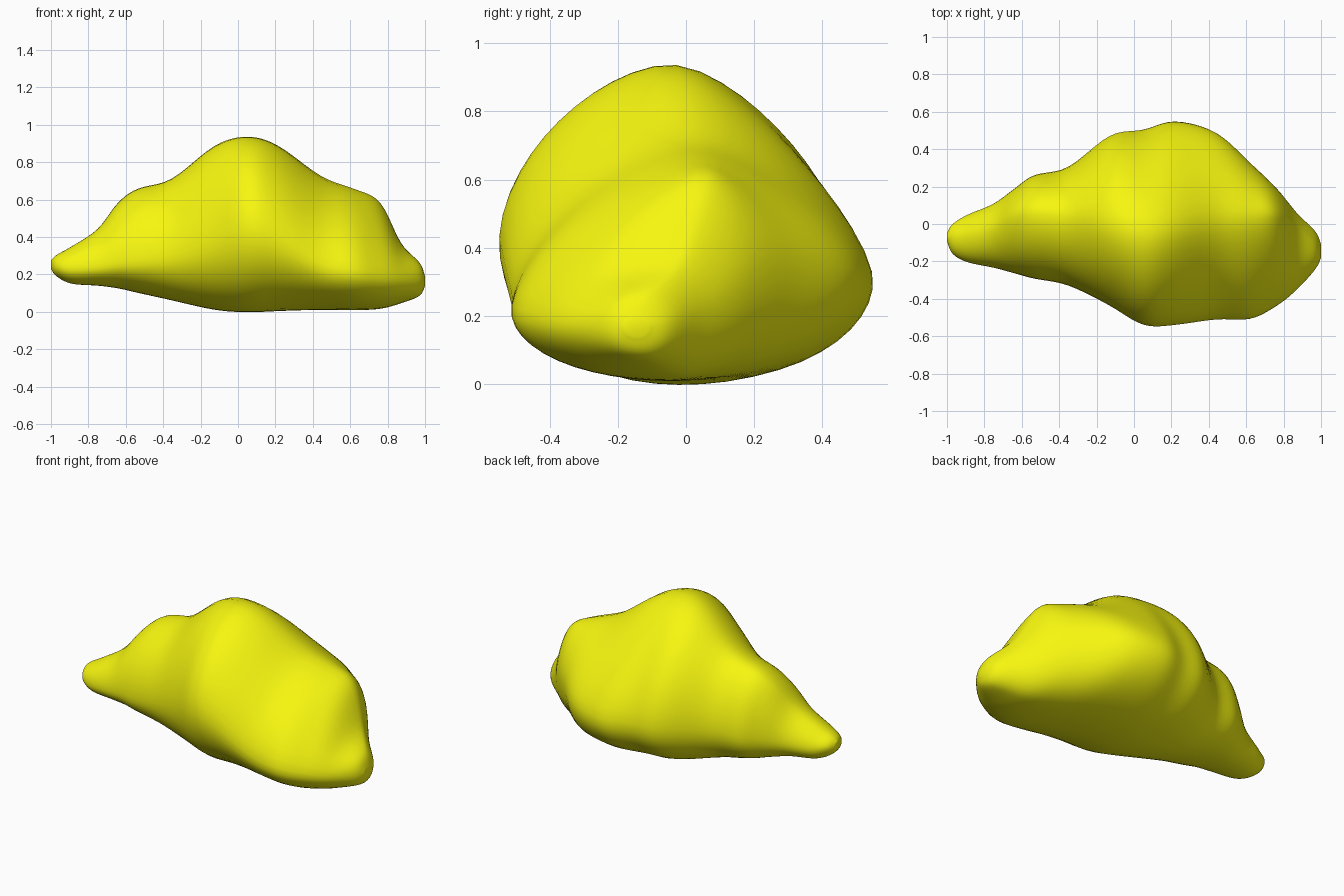
import bpy, bmesh, math

if "Cube" in bpy.data.objects:
    bpy.data.objects.remove(bpy.data.objects["Cube"])

# Cross-section stations along x:
# x, bottom z, top z, crest y, front y, front z, back y, back z, front fullness
STATIONS = [
    (-1.00, .23, .275, -.07, -.09, .25, -.05, .25, 2.0),
    (-0.97, .19, .305, -.07, -.16, .24, .00, .25, 2.0),
    (-0.89, .15, .35, -.06, -.205, .23, .05, .24, 2.0),
    (-0.75, .14, .445, -.03, -.235, .24, .11, .26, 1.9),
    (-0.64, .125, .59, .04, -.265, .26, .19, .29, 1.9),
    (-0.53, .10, .665, .06, -.295, .27, .265, .30, 1.9),
    (-0.35, .06, .715, .04, -.33, .30, .305, .31, 1.9),
    (-0.13, .01, .895, .00, -.44, .38, .48, .32, 1.75),
    (0.05, -.004, .948, -.03, -.545, .44, .51, .32, 1.7),
    (0.22, .003, .90, -.02, -.545, .39, .558, .32, 1.6),
    (0.44, .01, .735, .01, -.515, .25, .495, .34, 1.55),
    (0.62, .008, .665, .03, -.515, .22, .33, .36, 1.45),
    (0.76, .015, .595, .04, -.445, .20, .195, .34, 1.35),
    (0.87, .045, .37, -.02, -.355, .18, .06, .22, 1.65),
    (0.97, .085, .265, -.12, -.24, .17, -.04, .18, 2.0),
    (1.00, .14, .19, -.14, -.18, .165, -.11, .17, 2.0),
]
SIDES, STEPS = 48, 5


def blend(a, b, c, d, t):
    """Smooth curve through b and c."""
    return [q + .5 * t * (r - p + t * (2*p - 5*q + 4*r - s + t * (3*(q - r) + s - p)))
            for p, q, r, s in zip(a, b, c, d)]


def section(st):
    """Rounded outline made of four quarter curves."""
    x, zb, zt, yt, y0, z0, y1, z1, full = st
    yb = .5 * yt + .25 * (y0 + y1)
    # The back is hollowed between the hump and the rear lobe
    back_full = 1.7 - .38 * math.exp(-((x - .25) / .35) ** 2)
    ring = []
    for i in range(SIDES):
        a = 2 * math.pi * i / SIDES
        c, s = math.cos(a), math.sin(a)
        up, back = s >= 0, c >= 0
        p = (back_full if back else full) if up else 2.1
        r = (abs(c) ** p + abs(s) ** p) ** (-1 / p)
        u, v = abs(c) * r, abs(s) * r
        ym, zm = (yt if up else yb), (z1 if back else z0)
        ye, ze = (y1 if back else y0), (zt if up else zb)
        ring.append((x, ym + (ye - ym) * u, zm + (ze - zm) * v))
    return ring


# Lumpy body lofted through the stations
bm = bmesh.new()
rings = []
last = len(STATIONS) - 1
for i in range(last):
    pts = [STATIONS[min(max(i + k, 0), last)] for k in (-1, 0, 1, 2)]
    for j in range(STEPS):
        rings.append([bm.verts.new(p) for p in section(blend(*pts, j / STEPS))])
rings.append([bm.verts.new(p) for p in section(STATIONS[-1])])
for a, b in zip(rings, rings[1:]):
    for k in range(SIDES):
        n = (k + 1) % SIDES
        bm.faces.new((a[k], a[n], b[n], b[k]))
bm.faces.new(rings[0])
bm.faces.new(rings[-1])
# Soften quarter seams
for _ in range(3):
    bmesh.ops.smooth_vert(bm, verts=[v for r in rings[3:-3] for v in r], factor=.5,
                          use_axis_x=False, use_axis_y=True, use_axis_z=True)
bmesh.ops.recalc_face_normals(bm, faces=bm.faces)
for f in bm.faces:
    f.smooth = True
mesh = bpy.data.meshes.new("lumpy_body")
bm.to_mesh(mesh)
bm.free()
body = bpy.data.objects.new("lumpy_body", mesh)
bpy.context.collection.objects.link(body)

# Yellow material
mat = bpy.data.materials.new("yellow")
mat.diffuse_color = (.93, .93, .005, 1)
mat.use_nodes = True
mat.node_tree.nodes["Principled BSDF"].inputs["Base Color"].default_value = mat.diffuse_color
mesh.materials.append(mat)
